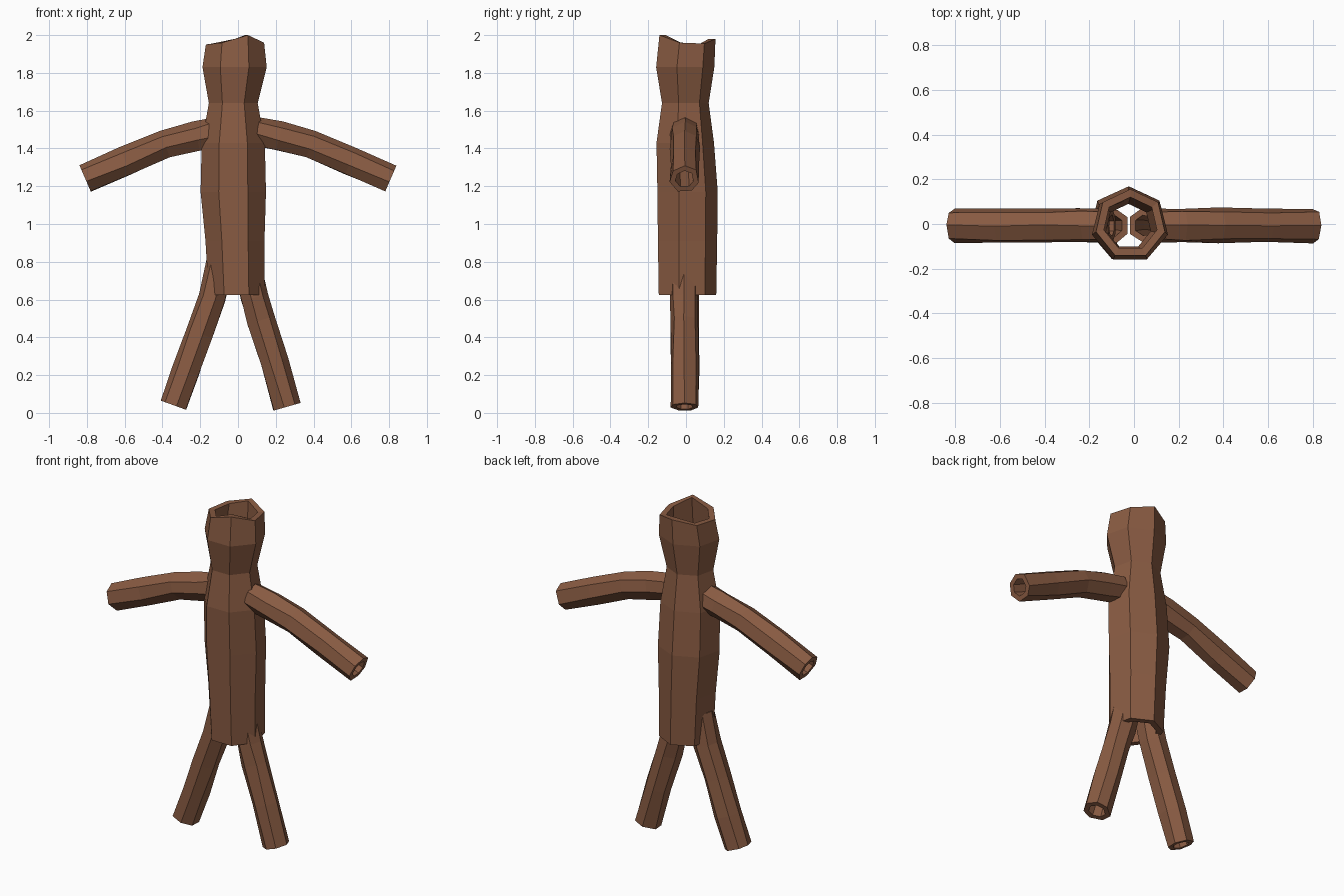
import bpy, bmesh, math, random
from mathutils import Vector

if "Cube" in bpy.data.objects:
    bpy.data.objects.remove(bpy.data.objects["Cube"])

random.seed(4)
SIDES = 7
bark = bpy.data.materials.new("brown bark")
bark.diffuse_color = (0.25, 0.105, 0.055, 1)
bark.use_nodes = True
bark.node_tree.nodes["Principled BSDF"].inputs["Base Color"].default_value = bark.diffuse_color


def hollow_tube(name, loops):
    """Each loop is (outer points, inner points); walls and both rims are closed."""
    bm = bmesh.new()
    rows = [([bm.verts.new(p) for p in o], [bm.verts.new(p) for p in i]) for o, i in loops]

    def strip(a, b):
        for k in range(SIDES):
            n = (k + 1) % SIDES
            bm.faces.new((a[k], a[n], b[n], b[k]))

    for (o1, i1), (o2, i2) in zip(rows, rows[1:]):
        strip(o1, o2)
        strip(i2, i1)
    strip(rows[0][1], rows[0][0])
    strip(rows[-1][0], rows[-1][1])
    bmesh.ops.recalc_face_normals(bm, faces=bm.faces)
    mesh = bpy.data.meshes.new(name)
    bm.to_mesh(mesh)
    bm.free()
    mesh.materials.append(bark)
    ob = bpy.data.objects.new(name, mesh)
    bpy.context.collection.objects.link(ob)


# Trunk: height, centre x, centre y, half width, half depth
trunk = [(0.625, -0.008, 0.000, 0.148, 0.160),
         (0.910, -0.016, 0.000, 0.157, 0.165),
         (1.170, -0.025, 0.000, 0.174, 0.168),
         (1.430, -0.025, -0.012, 0.168, 0.160),
         (1.640, -0.025, -0.010, 0.130, 0.130),
         (1.830, -0.018, -0.012, 0.171, 0.162),
         (1.955, -0.016, 0.000, 0.155, 0.156)]
# Broken rim height around the top, starting at the back
rim = [0.025, 0.0, 0.0, -0.01, 0.045, 0.005, -0.005]
loops = []
for j, (z, cx, cy, rx, ry) in enumerate(trunk):
    pair = []
    for s in (1.0, 0.77):
        pts = []
        for k in range(SIDES):
            a = math.pi / 2 - k * math.tau / SIDES
            dz = 0.0
            if j == len(trunk) - 1:
                # the order runs clockwise from the back
                dz = [0.025, 0.0, 0.005, 0.045, 0.005, -0.005, 0.0][k]
            pts.append((cx + s * rx * math.cos(a) * 1.02, cy + s * ry * math.sin(a), z + dz))
        pair.append(pts)
    loops.append(pair)
hollow_tube("trunk", loops)


def limb(name, path, radius, ridge):
    """Bent hollow branch along (x, z) points with one ridge facing 'ridge'."""
    pts = [Vector((x, -0.007, z)) for x, z in path]
    loops = []
    for j, p in enumerate(pts):
        t = (pts[min(j + 1, len(pts) - 1)] - pts[max(j - 1, 0)]).normalized()
        u = Vector(ridge)
        u = (u - t * u.dot(t)).normalized()
        v = t.cross(u)
        outer, inner = [], []
        for k in range(SIDES):
            a = k * math.tau / SIDES + random.uniform(-0.07, 0.07)
            d = u * math.cos(a) + v * math.sin(a)
            r = radius * random.uniform(0.95, 1.06)
            outer.append(p + d * r)
            inner.append(p + d * r * 0.62)
        loops.append((outer, inner))
    hollow_tube(name, loops)


# Arms
arm = [(0.10, 1.49), (0.22, 1.462), (0.385, 1.42), (0.595, 1.33), (0.808, 1.238)]
limb("right_arm", arm, 0.079, (0, 0, 1))
limb("left_arm", [(-x, z) for x, z in arm], 0.079, (0, 0, 1))

# Legs
limb("right_leg", [(0.050, 0.755), (0.085, 0.61), (0.120, 0.49), (0.190, 0.27), (0.258, 0.032)],
     0.076, (1, 0, 0))
limb("left_leg", [(-0.095, 0.79), (-0.135, 0.61), (-0.205, 0.42), (-0.275, 0.22), (-0.340, 0.040)],
     0.076, (-1, 0, 0))
